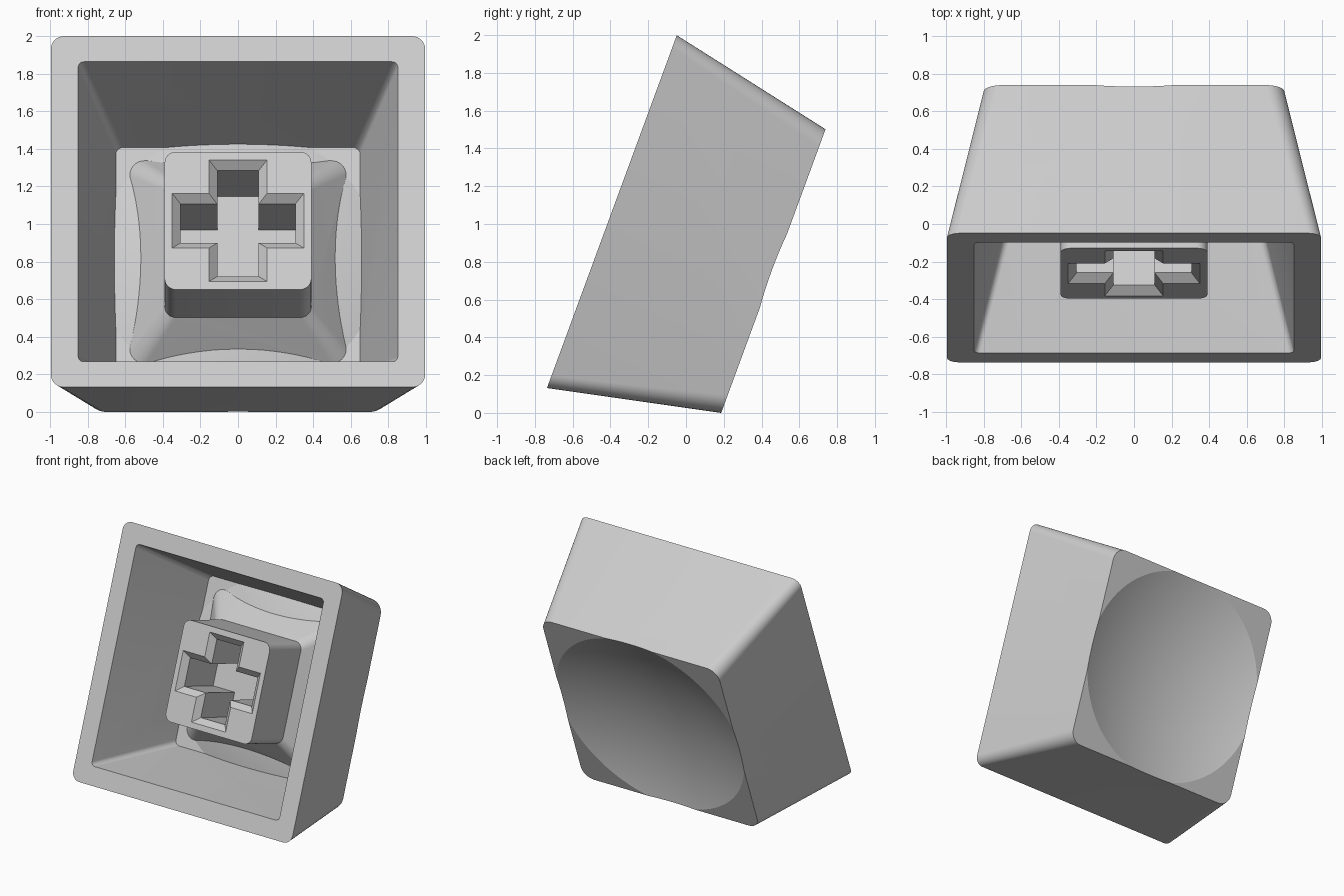
import bpy, bmesh
from math import sin, cos, pi, radians, sqrt
from mathutils import Matrix, Vector

cube = bpy.data.objects.get("Cube")
if cube:
    bpy.data.objects.remove(cube, do_unlink=True)

# Local frame while modelling: open rim at z = 0, dished top towards +z


def finish(bm, name):
    bmesh.ops.recalc_face_normals(bm, faces=bm.faces)
    mesh = bpy.data.meshes.new(name)
    bm.to_mesh(mesh)
    bm.free()
    obj = bpy.data.objects.new(name, mesh)
    bpy.context.collection.objects.link(obj)
    return obj


def loft(name, sections):
    """Closed solid through a stack of (outline, z) sections."""
    bm = bmesh.new()
    rings = [[bm.verts.new((x, y, z)) for x, y in outline] for outline, z in sections]
    for a, b in zip(rings, rings[1:]):
        for i in range(len(a)):
            j = (i + 1) % len(a)
            bm.faces.new((a[i], a[j], b[j], b[i]))
    bm.faces.new(rings[0][::-1])
    bm.faces.new(rings[-1])
    return finish(bm, name)


def rounded_square(half, radius, steps=8):
    points = []
    for corner in range(4):
        base = corner * pi / 2
        cx = (half - radius) * (1 if corner in (0, 3) else -1)
        cy = (half - radius) * (1 if corner in (0, 1) else -1)
        for s in range(steps + 1):
            a = base + s * pi / 2 / steps
            points.append((cx + radius * cos(a), cy + radius * sin(a)))
    return points


def cross(grow):
    x, y, w = 0.35 + grow, 0.345 + grow, 0.155 + grow
    return [(x, -w), (x, w), (w, w), (w, y), (-w, y), (-w, w),
            (-x, w), (-x, -w), (-w, -w), (-w, -y), (w, -y), (w, -w)]


def bowl(name, lowest, radius=2.4, reach=1.3, rings=24, segments=96):
    """Solid spherical bowl, lowest point on the axis."""
    sections = []
    for i in range(1, rings + 1):
        r = reach * i / rings
        outline = [(r * cos(2 * pi * s / segments), r * sin(2 * pi * s / segments))
                   for s in range(segments)]
        sections.append((outline, lowest + radius - sqrt(radius ** 2 - r ** 2)))
    sections.append((sections[-1][0], 1.6))
    return loft(name, sections)


def subtract(target, cutter):
    cutter.hide_render = True
    mod = target.modifiers.new("cut", 'BOOLEAN')
    mod.operation = 'DIFFERENCE'
    mod.solver = 'EXACT'
    mod.object = cutter
    bpy.context.view_layer.update()
    graph = bpy.context.evaluated_depsgraph_get()
    mesh = bpy.data.meshes.new_from_object(target.evaluated_get(graph))
    target.modifiers.clear()
    target.data = mesh
    bpy.data.objects.remove(cutter, do_unlink=True)


# Stem: square post flaring into the underside, with a chamfered cross socket
stem = loft("stem", [(rounded_square(0.39, 0.06), 0.138),
                     (rounded_square(0.39, 0.06), 0.57),
                     (rounded_square(0.575, 0.08), 0.776),
                     (rounded_square(0.575, 0.08), 0.85)])
socket = loft("socket", [(cross(0.01), 0.128), (cross(-0.045), 0.183),
                         (cross(-0.045), 0.58)])
subtract(stem, socket)

# Hollow: tapered cavity with a domed floor, leaving the stem standing
cavity = loft("cavity", [(rounded_square(0.876, 0.03), -0.1),
                         (rounded_square(0.65, 0.04), 0.776)])
subtract(cavity, bowl("dome", 0.655))
subtract(cavity, stem)

# Outer body: tapered block, hollowed below and dished on top
keycap = loft("keycap", [(rounded_square(0.995, 0.07), 0),
                         (rounded_square(0.8, 0.1), 0.911)])
subtract(keycap, cavity)
subtract(keycap, bowl("dish", 0.764))

# Tip the cap over so it stands on one top edge with its rim to the front
tilt = Matrix.Rotation(radians(-110.2), 4, 'X')
keycap.data.transform(Matrix.Translation((0, -0.3925, 1.0675)) @ tilt)
lowest = min(v.co.z for v in keycap.data.vertices)
keycap.data.transform(Matrix.Translation((0, 0, -lowest)))

# Single plastic colour
grey = bpy.data.materials.new("light_grey_plastic")
grey.use_nodes = True
colour = (0.6, 0.6, 0.6, 1)
grey.diffuse_color = colour
grey.node_tree.nodes["Principled BSDF"].inputs["Base Color"].default_value = colour
keycap.data.materials.clear()
keycap.data.materials.append(grey)
for face in keycap.data.polygons:
    face.material_index = 0

bpy.ops.object.select_all(action='DESELECT')
keycap.select_set(True)
bpy.context.view_layer.objects.active = keycap
bpy.ops.object.shade_smooth_by_angle(angle=radians(14))
